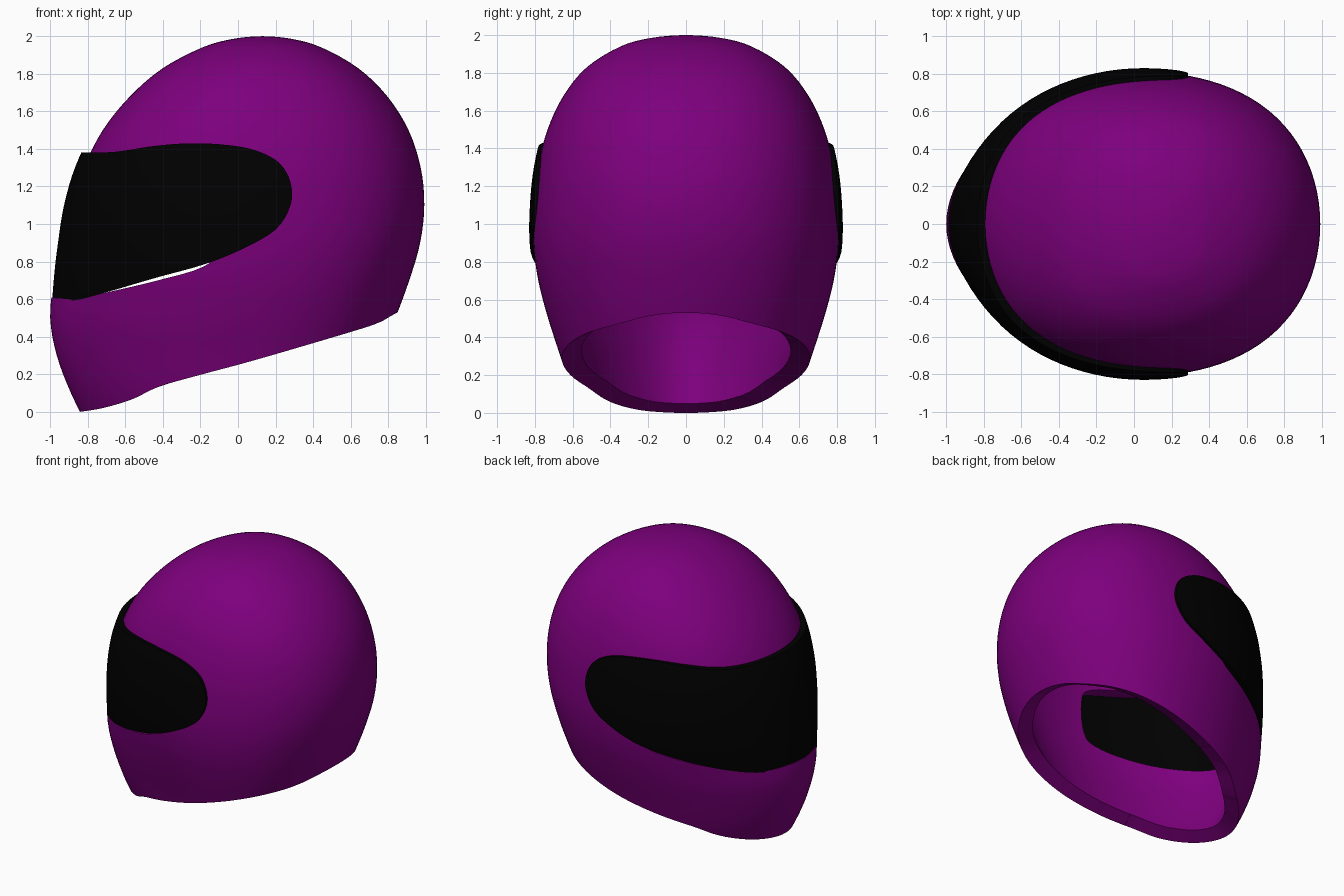
import bpy
import bmesh
from math import sin, cos, pi

default_cube = bpy.data.objects.get("Cube")
if default_cube:
    bpy.data.objects.remove(default_cube, do_unlink=True)

CROWN_X = 0.13
SIDES = 96


def make_material(name, color):
    mat = bpy.data.materials.new(name)
    mat.use_nodes = True
    mat.diffuse_color = color
    bsdf = next(n for n in mat.node_tree.nodes if n.type == 'BSDF_PRINCIPLED')
    bsdf.inputs["Base Color"].default_value = color
    return mat


purple = make_material("purple paint", (0.205, 0, 0.205, 1))
black = make_material("black visor", (0, 0, 0, 1))


def spline(points, steps, after=None):
    """Smooth curve through points of any dimension."""
    pts = [points[0], *points, after or points[-1]]
    result = []
    for p, q, r, s in zip(pts, pts[1:], pts[2:], pts[3:]):
        for k in range(steps):
            t = k / steps
            result.append(tuple(
                b + 0.5 * t * (c - a + t * (2 * a - 5 * b + 4 * c - d
                                            + t * (3 * (b - c) + d - a)))
                for a, b, c, d in zip(p, q, r, s)))
    result.append(tuple(points[-1]))
    return result


def finish(bm, name, mat):
    bmesh.ops.recalc_face_normals(bm, faces=bm.faces)
    mesh = bpy.data.meshes.new(name)
    bm.to_mesh(mesh)
    bm.free()
    obj = bpy.data.objects.new(name, mesh)
    bpy.context.collection.objects.link(obj)
    mesh.materials.append(mat)
    return obj


def clamp(value):
    return min(1, max(0, value))


def dome(name, rows, mat):
    """Closed egg-shaped loft; each row is (height, front, back, half width)."""
    z, front, back, width = rows[-2]
    rings = spline(rows, 4, after=(z, 2 * CROWN_X - front, 2 * CROWN_X - back, -width))
    bm = bmesh.new()
    loops = []
    for z, front, back, width in rings[:-1]:
        # Pointed at the chin, fuller at the brow and the back
        middle = 0.05 + 0.08 * abs(z / 2) ** 6
        front_fullness = 0.22 * clamp((z - 0.6) / 0.8) - 0.1
        loop = []
        for i in range(SIDES):
            a = 2 * pi * i / SIDES
            c = cos(a)
            reach, fullness = ((back - middle, 0.12) if c > 0
                               else (middle - front, front_fullness))
            side = width * sin(a) * (1 + fullness * c * c)
            loop.append(bm.verts.new((middle + reach * c, side, z)))
        loops.append(loop)
    bm.faces.new(loops[0])
    for low, high in zip(loops, loops[1:]):
        for i in range(SIDES):
            j = (i + 1) % SIDES
            bm.faces.new((low[i], low[j], high[j], high[i]))
    pole = bm.verts.new((CROWN_X, 0, rings[-1][0]))
    for i in range(SIDES):
        bm.faces.new((loops[-1][i], loops[-1][(i + 1) % SIDES], pole))
    return finish(bm, name, mat)


def prism(name, outline, mat):
    """Side outline in x and z, extruded across the whole width."""
    bm = bmesh.new()
    near = [bm.verts.new((x, -1.2, z)) for x, z in outline]
    far = [bm.verts.new((x, 1.2, z)) for x, z in outline]
    bm.faces.new(near)
    bm.faces.new(far)
    for i in range(len(near)):
        j = (i + 1) % len(near)
        bm.faces.new((near[i], near[j], far[j], far[i]))
    return finish(bm, name, mat)


def apply(obj, mod):
    bpy.context.view_layer.objects.active = obj
    bpy.ops.object.modifier_apply(modifier=mod.name)


def combine(obj, tool, operation):
    mod = obj.modifiers.new("cut", 'BOOLEAN')
    mod.operation = operation
    mod.solver = 'EXACT'
    mod.object = tool
    apply(obj, mod)
    bpy.data.objects.remove(tool, do_unlink=True)


def smooth(obj):
    bpy.ops.object.select_all(action='DESELECT')
    obj.select_set(True)
    bpy.context.view_layer.objects.active = obj
    bpy.ops.object.shade_smooth_by_angle(angle=0.6)


# Outer surface: height, front, back, half width
shell_rows = [
    (-0.1, -0.79, 0.56, 0.51), (0.1, -0.89, 0.66, 0.60), (0.3, -0.965, 0.75, 0.665),
    (0.5, -1.0, 0.838, 0.73), (0.7, -0.98, 0.912, 0.782), (0.9, -0.935, 0.97, 0.808),
    (1.1, -0.88, 0.992, 0.806), (1.3, -0.82, 0.973, 0.784), (1.5, -0.72, 0.908, 0.733),
    (1.68, -0.575, 0.795, 0.648), (1.83, -0.40, 0.64, 0.525), (1.94, -0.19, 0.445, 0.347),
    (1.985, -0.03, 0.29, 0.185), (2.0, CROWN_X, CROWN_X, 0)]

# Helmet shell: sloping neck opening, then wall thickness
shell = dome("helmet_shell", shell_rows, purple)
neck_edge = spline([(-1.3, -0.06), (-0.84, 0), (-0.7, 0.025), (-0.56, 0.068),
                    (-0.42, 0.134), (-0.2, 0.197), (0.1, 0.278),
                    (0.6, 0.425), (0.75, 0.475), (0.85, 0.53), (1.3, 0.78)], 4)
combine(shell, prism("neck_cutter", neck_edge + [(1.3, -0.5), (-1.3, -0.5)], purple),
        'DIFFERENCE')
bm = bmesh.new()
bm.from_mesh(shell.data)
neck_faces = [f for f in bm.faces if f.normal.z < -0.75]
bmesh.ops.delete(bm, geom=neck_faces, context='FACES')
bmesh.ops.remove_doubles(bm, verts=bm.verts, dist=0.002)
bm.to_mesh(shell.data)
bm.free()
wall = shell.modifiers.new("wall", 'SOLIDIFY')
wall.thickness = 0.11
wall.offset = -1
apply(shell, wall)

# Eye opening
eye_edge = spline([(-1.2, 0.617), (-1.0, 0.61), (-0.87, 0.599), (-0.72, 0.631),
                   (-0.45, 0.694), (-0.19, 0.77), (-0.12, 0.86), (-0.1, 1.1),
                   (-0.15, 1.2), (-0.4, 1.25), (-1.2, 1.3)], 4)
combine(shell, prism("eye_cutter", eye_edge, purple), 'DIFFERENCE')
smooth(shell)


# Wraparound visor
def visor_layer(name, front, side, top):
    """Shell surface moved outward, standing off further towards the brow."""
    rows = [(z + top * (z / 2) ** 2, f - front - 0.055 * clamp((z - 0.6) / 0.5),
             b + side, w + side) for z, f, b, w in shell_rows[:-1]]
    z, f, b, w = shell_rows[-1]
    return dome(name, rows + [(z + top, f, b, w)], black)


visor = visor_layer("visor", -0.01, 0.02, 0.02)
combine(visor, visor_layer("visor_back", -0.045, -0.01, -0.01), 'DIFFERENCE')
visor_edge = spline([(-1.2, 0.62), (-1.0, 0.605), (-0.88, 0.592), (-0.72, 0.631),
                     (-0.45, 0.71), (-0.17, 0.788), (0.03, 0.87), (0.2, 0.97),
                     (0.28, 1.1), (0.28, 1.22), (0.22, 1.325), (0.1, 1.39),
                     (-0.05, 1.42), (-0.25, 1.43), (-0.45, 1.415), (-0.65, 1.385),
                     (-0.84, 1.38), (-1.2, 1.38)], 4)
combine(visor, prism("visor_outline", visor_edge, black), 'INTERSECT')
smooth(visor)
